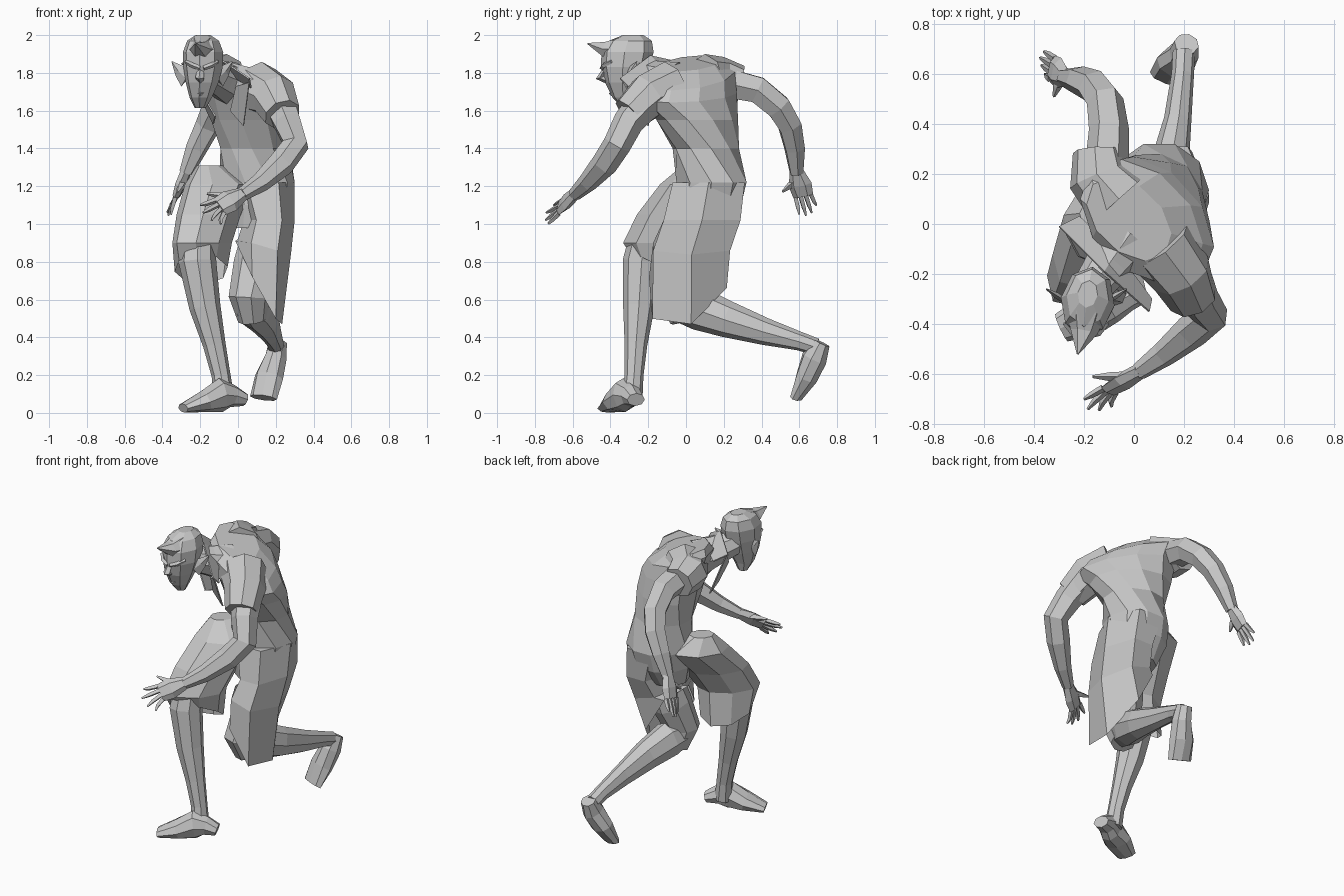
import bpy, bmesh, math
from mathutils import Vector

cube = bpy.data.objects.get("Cube")
if cube:
    bpy.data.objects.remove(cube, do_unlink=True)

grey = bpy.data.materials.new("plain grey")
grey.use_nodes = True
COLOUR = (.58, .58, .58, 1)
grey.diffuse_color = COLOUR
grey.node_tree.nodes["Principled BSDF"].inputs["Base Color"].default_value = COLOUR


def finish(name, bm):
    """Turn a bmesh into a flat-shaded object with the shared material."""
    bmesh.ops.recalc_face_normals(bm, faces=bm.faces)
    mesh = bpy.data.meshes.new(name)
    bm.to_mesh(mesh)
    bm.free()
    mesh.materials.append(grey)
    obj = bpy.data.objects.new(name, mesh)
    bpy.context.collection.objects.link(obj)
    return obj


def skin(name, frames, sides, open_end=False):
    """Join elliptical rings, each given as centre and two half-axis vectors."""
    bm = bmesh.new()
    rings = []
    for centre, u, v in frames:
        ring = []
        for i in range(sides):
            angle = math.tau * i / sides
            ring.append(bm.verts.new(centre + u * math.cos(angle) + v * math.sin(angle)))
        rings.append(ring)
    for low, high in zip(rings, rings[1:]):
        for i in range(sides):
            j = (i + 1) % sides
            bm.faces.new((low[i], low[j], high[j], high[i]))
    bm.faces.new(rings[0])
    if not open_end:
        bm.faces.new(rings[-1])
    return finish(name, bm)


def body(name, rings, sides=8, open_end=False):
    """Stack rings: x, y, z, half width, half depth, spin degrees, rise along x and y."""
    frames = []
    for x, y, z, a, b, spin, *rise in rings:
        rise_x, rise_y = rise or (0, 0)
        c, s = math.cos(math.radians(spin)), math.sin(math.radians(spin))
        u = Vector((c, s, rise_x * c + rise_y * s)) * a
        v = Vector((-s, c, rise_y * c - rise_x * s)) * b
        frames.append((Vector((x, y, z)), u, v))
    return skin(name, frames, sides, open_end)


def limb(name, rings, sides=6):
    """Sweep along a path: x, y, z, half width and, if oval, half height."""
    points = [Vector(r[:3]) for r in rings]
    frames = []
    u = None
    for i, ring in enumerate(rings):
        ahead = points[min(i + 1, len(points) - 1)]
        behind = points[max(i - 1, 0)]
        before = (points[i] - behind).normalized()
        after = (ahead - points[i]).normalized()
        along = (before + after).normalized()
        if u is None:
            u = along.cross(Vector((0, 0, 1)))
            if u.length < .2:
                u = Vector((1, 0, 0))
        u = (u - along * u.dot(along)).normalized()
        frames.append((points[i], u * ring[3], along.cross(u) * ring[-1]))
    return skin(name, frames, sides)


def plate(name, rows, thickness=.008):
    """Thin sheet across matching rows of points."""
    bm = bmesh.new()
    grid = [[bm.verts.new(p) for p in row] for row in rows]
    for low, high in zip(grid, grid[1:]):
        for i in range(len(low) - 1):
            bm.faces.new((low[i], low[i + 1], high[i + 1], high[i]))
    obj = finish(name, bm)
    solid = obj.modifiers.new("thickness", "SOLIDIFY")
    solid.thickness = thickness
    solid.offset = 0


def hand(side, wrist, knuckles, spread, tips, thumb):
    """Flat palm, four bent fingers fanned along the spread, and a thumb."""
    wrist, knuckles, spread = Vector(wrist), Vector(knuckles), Vector(spread)
    along = (knuckles - wrist).normalized()
    across = (spread - along * spread.dot(along)).normalized()
    flat = along.cross(across)
    middle = wrist.lerp(knuckles, .55)
    skin(side + "_palm", [(wrist, across * .038, flat * .03),
                          (middle, across * .062, flat * .03),
                          (knuckles, across * .055, flat * .02)], 6)
    for i, tip in enumerate(tips):
        root = knuckles + across * (i - 1.5) * .028
        tip = Vector(tip)
        bend = root.lerp(tip, .5) + along * .012
        limb(f"{side}_finger_{i + 1}", [(*root, .015), (*bend, .013), (*tip, .006)], 4)
    root = wrist.lerp(knuckles, .3)
    thumb = Vector(thumb)
    limb(side + "_thumb", [(*root, .022), (*root.lerp(thumb, .55), .018), (*thumb, .006)], 4)


# Twisted torso, hunched towards the neck
body("torso", [
    (.07, .09, .98, .13, .13, 0),
    (.09, .12, 1.1, .19, .18, 0),
    (.1, .135, 1.22, .2, .195, 0),
    (.09, .105, 1.4, .19, .175, -25),
    (.08, .06, 1.55, .245, .19, -42),
    (.07, .01, 1.68, .3, .2, -48, -.15, 0),
    (.03, .01, 1.78, .29, .195, -46, -.3, 0),
    (-.02, .02, 1.85, .2, .13, -44, -.25, 0)], 10)

# Neck and head
limb("neck", [(-.03, -.06, 1.74, .12), (-.1, -.16, 1.77, .095), (-.18, -.27, 1.81, .075)], 8)
body("head", [
    (-.2, -.31, 1.615, .03, .03, -8),
    (-.197, -.325, 1.67, .06, .065, -8),
    (-.19, -.325, 1.75, .088, .105, -8),
    (-.185, -.32, 1.83, .105, .13, -8),
    (-.185, -.31, 1.91, .108, .14, -8),
    (-.185, -.295, 1.97, .085, .115, -8),
    (-.185, -.28, 2, .04, .055, -8)])
limb("hair_tuft", [(-.19, -.35, 1.925, .085, .07), (-.2, -.43, 1.925, .055, .045),
                   (-.225, -.52, 1.955, .004)])
limb("nose", [(-.197, -.42, 1.83, .014), (-.203, -.455, 1.775, .024), (-.2, -.41, 1.755, .016)], 4)
limb("mouth", [(-.235, -.365, 1.7, .01), (-.2, -.395, 1.69, .014), (-.16, -.37, 1.7, .01)], 4)
for side, sign in (("left", 1), ("right", -1)):
    x = -.192 + sign * .05
    limb(side + "_brow", [(x - sign * .04, -.445, 1.825, .013), (x, -.435, 1.84, .014),
                          (x + sign * .035, -.395, 1.86, .01)], 4)
    limb(side + "_ear", [(-.19 + sign * .08, -.31, 1.77, .012, .055),
                         (-.19 + sign * .12, -.285, 1.81, .012, .035),
                         (-.19 + sign * .16, -.26, 1.86, .003)], 4)

# Standing collar and shirt lapels
plate("collar", [[(-.22, .03, 1.8), (-.07, -.11, 1.81), (.07, -.3, 1.72)],
                 [(-.3, -.01, 1.85), (-.12, -.19, 1.89), (.06, -.35, 1.77)]])
plate("left_lapel", [[(.06, -.33, 1.75), (.03, -.2, 1.52)],
                     [(-.01, -.27, 1.73), (-.04, -.2, 1.6)]])
plate("right_lapel", [[(-.28, -.02, 1.84), (-.13, -.06, 1.53)],
                      [(-.22, -.13, 1.74), (-.12, -.17, 1.57)]])

# Sleeves and arms
limb("left_sleeve", [(.1, -.08, 1.72, .145), (.19, -.2, 1.675, .125), (.235, -.3, 1.58, .1)], 8)
limb("left_arm", [(.2, -.18, 1.68, .1), (.26, -.305, 1.54, .082), (.305, -.365, 1.42, .074),
                  (.23, -.43, 1.32, .07), (.12, -.52, 1.22, .052), (.02, -.59, 1.155, .036)])
limb("right_sleeve", [(-.06, .1, 1.76, .14), (-.14, .19, 1.76, .125), (-.145, .29, 1.74, .1)], 8)
limb("right_arm", [(-.11, .2, 1.75, .09), (-.1, .38, 1.71, .08), (-.115, .49, 1.62, .075),
                   (-.16, .55, 1.52, .068), (-.22, .575, 1.4, .058), (-.275, .585, 1.27, .038)])
hand("left", (.025, -.587, 1.16), (-.1, -.665, 1.09), (.3, -.2, -.6),
     [(-.2, -.7, 1.1), (-.185, -.74, 1.06), (-.14, -.745, 1.02), (-.09, -.73, 1)],
     (-.165, -.61, 1.16))
hand("right", (-.275, .585, 1.28), (-.325, .62, 1.15), (.1, .8, 0),
     [(-.355, .6, 1.05), (-.37, .635, 1.045), (-.375, .665, 1.06), (-.36, .69, 1.1)],
     (-.32, .51, 1.17))

# Loose trousers, open at the slanting hems
body("left_trouser", [
    (.13, .12, 1.22, .17, .22, 0),
    (.165, .085, 1.02, .135, .235, 0),
    (.14, .03, .88, .14, .235, 0, -.3, 0),
    (.11, .01, .69, .125, .23, 8, -1.8, .16)], 6, open_end=True)
body("right_trouser", [
    (-.15, .05, 1.31, .075, .06, 45),
    (-.1, .04, 1.21, .2, .16, 40),
    (-.155, -.09, 1.05, .2, .14, 45),
    (-.19, -.175, .9, .19, .125, 45),
    (-.195, -.155, .76, .165, .115, 45, .2, -.6)], open_end=True)

# Standing right leg and foot
limb("right_leg", [(-.21, -.21, .93, .09), (-.215, -.235, .8, .1),
                   (-.175, -.25, .56, .083), (-.125, -.265, .36, .06),
                   (-.09, -.275, .2, .05), (-.075, -.285, .08, .055)], 8)
limb("right_foot", [(.035, -.265, .07, .05, .035), (-.03, -.29, .09, .06, .06),
                    (-.09, -.325, .095, .07, .09), (-.18, -.365, .06, .085, .058),
                    (-.29, -.415, .025, .06, .025)], 8)

# Kneeling left leg and trailing foot
limb("left_thigh", [(.16, .08, 1.05, .11), (.1, .01, .78, .125),
                    (.06, -.045, .61, .11), (.075, -.01, .49, .075)], 8)
limb("left_calf", [(.055, -.06, .57, .08), (.09, .06, .555, .1, .115), (.14, .22, .495, .08, .097),
                   (.175, .42, .43, .055, .072), (.195, .6, .38, .045, .05),
                   (.2, .69, .35, .045)], 8)
limb("left_foot", [(.21, .72, .37, .05, .045), (.2, .68, .29, .06, .07),
                   (.165, .64, .19, .078, .06), (.135, .585, .08, .075, .03)], 8)
